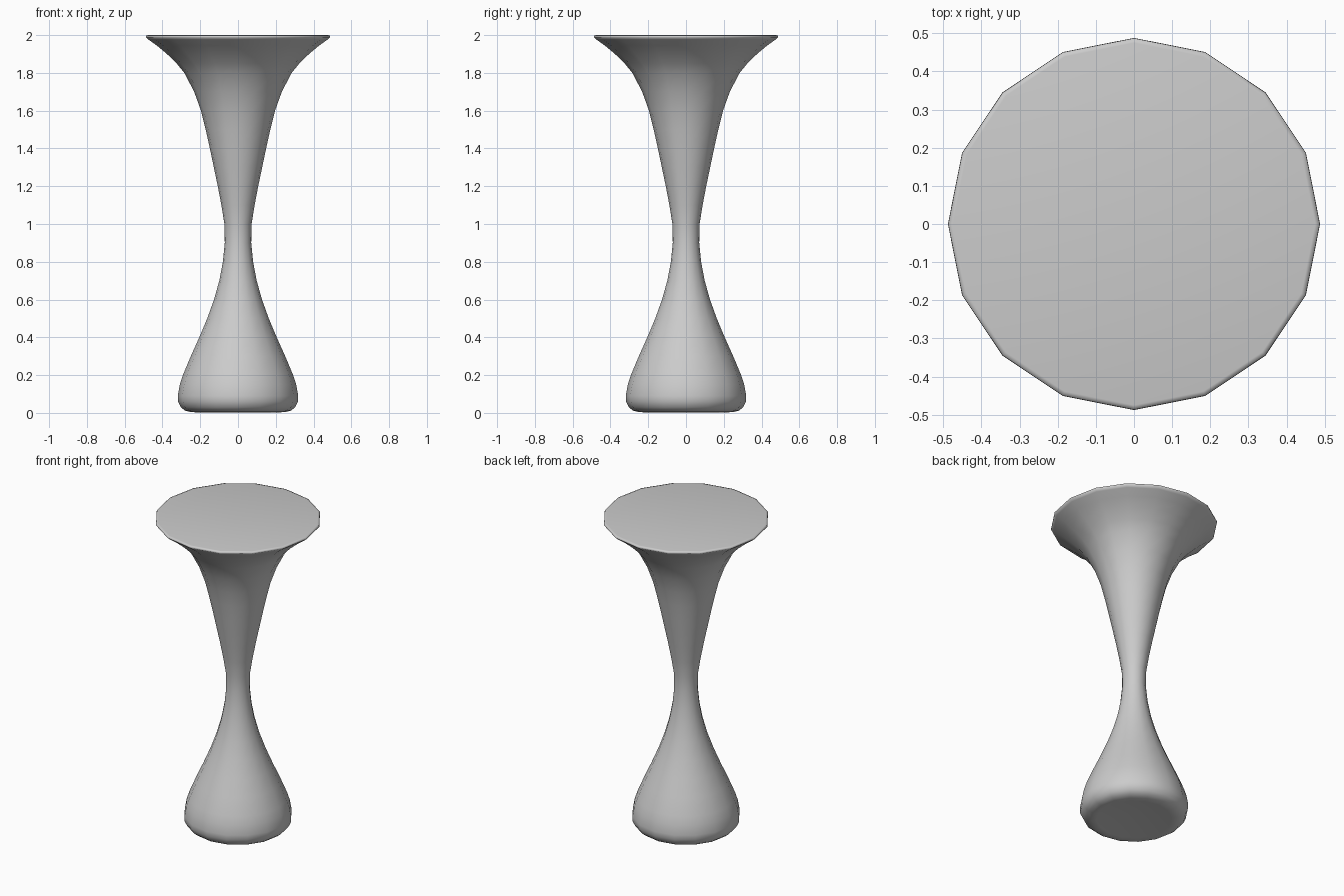
import bpy
import bmesh
import math

SIDES = 16

# Profile (radius, height) from the dished underside up to the dished top
PROFILE = [
    (0.0, 0.05), (0.22, 0.003), (0.25, 0.004), (0.28, 0.012), (0.303, 0.03),
    (0.317, 0.06), (0.319, 0.09), (0.308, 0.15), (0.292, 0.20), (0.25, 0.30),
    (0.205, 0.40), (0.163, 0.50), (0.127, 0.60), (0.099, 0.70), (0.080, 0.80),
    (0.070, 0.90), (0.072, 1.00), (0.088, 1.10), (0.107, 1.20), (0.128, 1.30),
    (0.149, 1.40), (0.171, 1.50), (0.196, 1.60), (0.232, 1.70), (0.284, 1.80),
    (0.325, 1.85), (0.376, 1.90), (0.43, 1.945), (0.475, 1.977),
    (0.488, 1.988), (0.487, 1.997), (0.475, 2.0), (0.0, 1.972),
]


def lathe(name, profile, sides):
    bm = bmesh.new()
    verts = [bm.verts.new((r, 0, z)) for r, z in profile]
    edges = [bm.edges.new(pair) for pair in zip(verts, verts[1:])]
    bmesh.ops.spin(bm, geom=verts + edges, cent=(0, 0, 0), axis=(0, 0, 1),
                   angle=math.tau, steps=sides)
    bmesh.ops.remove_doubles(bm, verts=bm.verts[:], dist=1e-4)
    bmesh.ops.recalc_face_normals(bm, faces=bm.faces[:])
    for face in bm.faces:
        face.smooth = True
    mesh = bpy.data.meshes.new(name)
    bm.to_mesh(mesh)
    bm.free()
    obj = bpy.data.objects.new(name, mesh)
    bpy.context.collection.objects.link(obj)
    return obj


# Waisted pedestal with a flared top
lathe("pedestal", PROFILE, SIDES)
